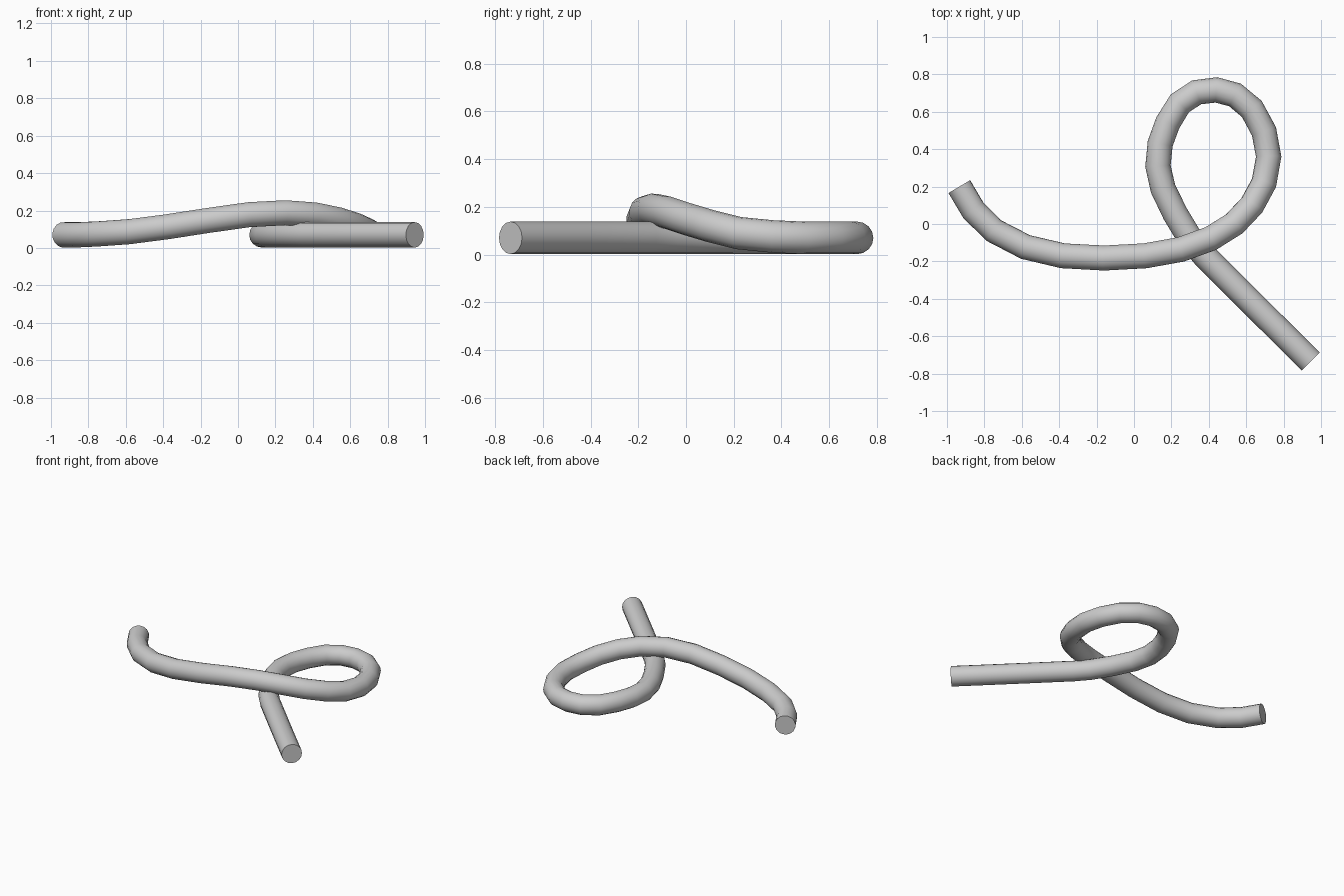
import bpy
import math

RADIUS = 0.068

# Centre line of the rope: straight tail, loop, then over itself to the far end
path = [
    (0.945, -0.735, 0.07), (0.66, -0.452, 0.07), (0.375, -0.167, 0.07), (0.30, -0.078, 0.07),
    (0.22, 0.055, 0.07), (0.155, 0.19, 0.07), (0.128, 0.31, 0.07),
    (0.14, 0.43, 0.07), (0.18, 0.54, 0.07), (0.245, 0.645, 0.07),
    (0.335, 0.704, 0.07), (0.44, 0.717, 0.07), (0.54, 0.69, 0.07),
    (0.63, 0.615, 0.07), (0.695, 0.495, 0.07), (0.72, 0.36, 0.076),
    (0.695, 0.22, 0.09), (0.63, 0.10, 0.12), (0.535, 0.0, 0.15),
    (0.41, -0.078, 0.176), (0.25, -0.136, 0.188), (0.06, -0.17, 0.178),
    (-0.16, -0.182, 0.147), (-0.38, -0.17, 0.113), (-0.58, -0.123, 0.087),
    (-0.75, -0.035, 0.075), (-0.86, 0.075, 0.07), (-0.934, 0.20, 0.07),
]

# Round tube swept along the centre line
curve = bpy.data.curves.new("rope", "CURVE")
curve.dimensions = "3D"
curve.bevel_depth = RADIUS
curve.bevel_resolution = 6
curve.use_fill_caps = True
spline = curve.splines.new("POLY")
spline.points.add(len(path) - 1)
for point, co in zip(spline.points, path):
    point.co = (*co, 1)

rope = bpy.data.objects.new("rope", curve)
bpy.context.collection.objects.link(rope)
bpy.context.view_layer.objects.active = rope
rope.select_set(True)
bpy.ops.object.convert(target="MESH")

# Smooth sides with crisp end caps
bpy.ops.object.shade_smooth_by_angle(angle=math.radians(40))
